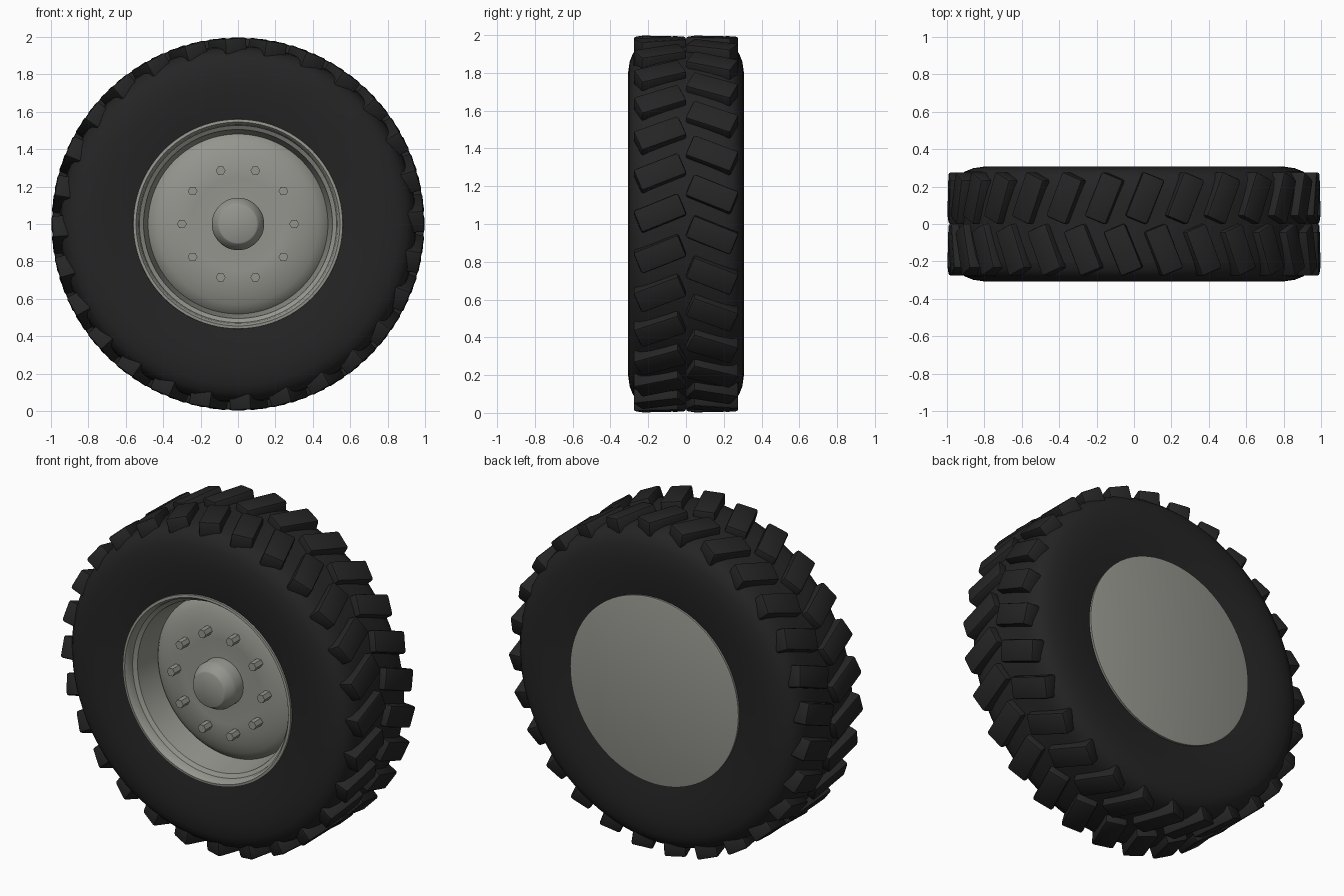
import bpy, bmesh, math
from mathutils import Matrix, Vector

if "Cube" in bpy.data.objects:
    bpy.data.objects.remove(bpy.data.objects["Cube"])

CENTRE = Vector((0, 0, 1))


def material(name, rgb):
    m = bpy.data.materials.new(name)
    m.diffuse_color = (*rgb, 1)
    m.use_nodes = True
    m.node_tree.nodes["Principled BSDF"].inputs["Base Color"].default_value = m.diffuse_color
    return m


RUBBER = material("rubber", (0.018, 0.018, 0.018))
METAL = material("metal", (0.30, 0.30, 0.27))


def finish(bm, name, mat, angle=35):
    bmesh.ops.recalc_face_normals(bm, faces=bm.faces)
    me = bpy.data.meshes.new(name)
    bm.to_mesh(me)
    bm.free()
    ob = bpy.data.objects.new(name, me)
    bpy.context.collection.objects.link(ob)
    ob.location = CENTRE
    me.materials.append(mat)
    bpy.ops.object.select_all(action='DESELECT')
    ob.select_set(True)
    bpy.context.view_layer.objects.active = ob
    bpy.ops.object.shade_smooth_by_angle(angle=math.radians(angle))
    return ob


def lathe(name, profile, mat, closed=False, steps=96, angle=35):
    """Spin a (radius, y) profile around the y axle."""
    bm = bmesh.new()
    vs = [bm.verts.new((r, y, 0)) for r, y in profile]
    es = [bm.edges.new(p) for p in zip(vs, vs[1:])]
    if closed:
        es.append(bm.edges.new((vs[-1], vs[0])))
    bmesh.ops.spin(bm, geom=vs + es, cent=(0, 0, 0), axis=(0, 1, 0),
                   angle=2 * math.pi, steps=steps, use_duplicate=False)
    bmesh.ops.remove_doubles(bm, verts=bm.verts, dist=1e-4)
    return finish(bm, name, mat, angle)


# Tyre carcass: symmetric half profile mirrored across y = 0
half = [(0.55, 0.285), (0.60, 0.293), (0.68, 0.304), (0.75, 0.308),
        (0.80, 0.307), (0.86, 0.298), (0.905, 0.28), (0.935, 0.245),
        (0.948, 0.19), (0.953, 0.10)]
lathe("tyre", half + [(r, -y) for r, y in reversed(half)], RUBBER, closed=True)

# Rim: front lip, tapered well, back cover
lathe("rim", [(0.475, -0.04), (0.483, -0.09), (0.505, -0.235), (0.527, -0.25),
              (0.533, -0.285), (0.545, -0.30), (0.56, -0.298), (0.562, -0.27),
              (0.555, -0.24), (0.555, 0.27), (0.56, 0.302), (0.55, 0.305),
              (0, 0.305)], METAL)

# Domed wheel disc
lathe("wheel_disc", [(0.486, -0.07), (0.465, -0.095), (0.43, -0.115),
                     (0.38, -0.133), (0.31, -0.148), (0.25, -0.15),
                     (0.19, -0.145), (0.13, -0.15), (0, -0.15)], METAL)

# Hub cap
lathe("hub_cap", [(0.14, -0.13), (0.14, -0.215), (0.134, -0.23),
                  (0.108, -0.275), (0.10, -0.28), (0, -0.28)], METAL, steps=48)

# Ten hexagonal wheel nuts
bm = bmesh.new()
for i in range(10):
    a = i * math.tau / 10
    mat = (Matrix.Translation((0.30 * math.cos(a), -0.175, 0.30 * math.sin(a)))
           @ Matrix.Rotation(math.pi / 2, 4, 'X') @ Matrix.Rotation(math.pi / 6, 4, 'Z'))
    bmesh.ops.create_cone(bm, cap_ends=True, segments=6, radius1=0.026,
                          radius2=0.026, depth=0.075, matrix=mat)
finish(bm, "wheel_nuts", METAL, 30)

# Chevron tread: two staggered rows of bevelled slanted blocks
COUNT, TILT = 28, math.radians(22)
LENGTH, WIDTH, LOW, TOP = 0.257, 0.125, 0.90, 0.994
for side, row in ((-1, "front"), (1, "back")):
    bm = bmesh.new()
    for i in range(COUNT):
        a = i * math.tau / COUNT - side * 0.06
        mat = (Matrix.Rotation(-a, 4, 'Y')
               @ Matrix.Translation(((LOW + TOP) / 2, side * 0.138, 0))
               @ Matrix.Rotation(-side * TILT, 4, 'X')
               @ Matrix.Diagonal((TOP - LOW, LENGTH, WIDTH, 1)))
        bmesh.ops.create_cube(bm, size=1, matrix=mat)
    bmesh.ops.bevel(bm, geom=bm.edges[:], offset=0.013, segments=2,
                    affect='EDGES', profile=0.5)
    finish(bm, f"tread_blocks_{row}", RUBBER, 40)
